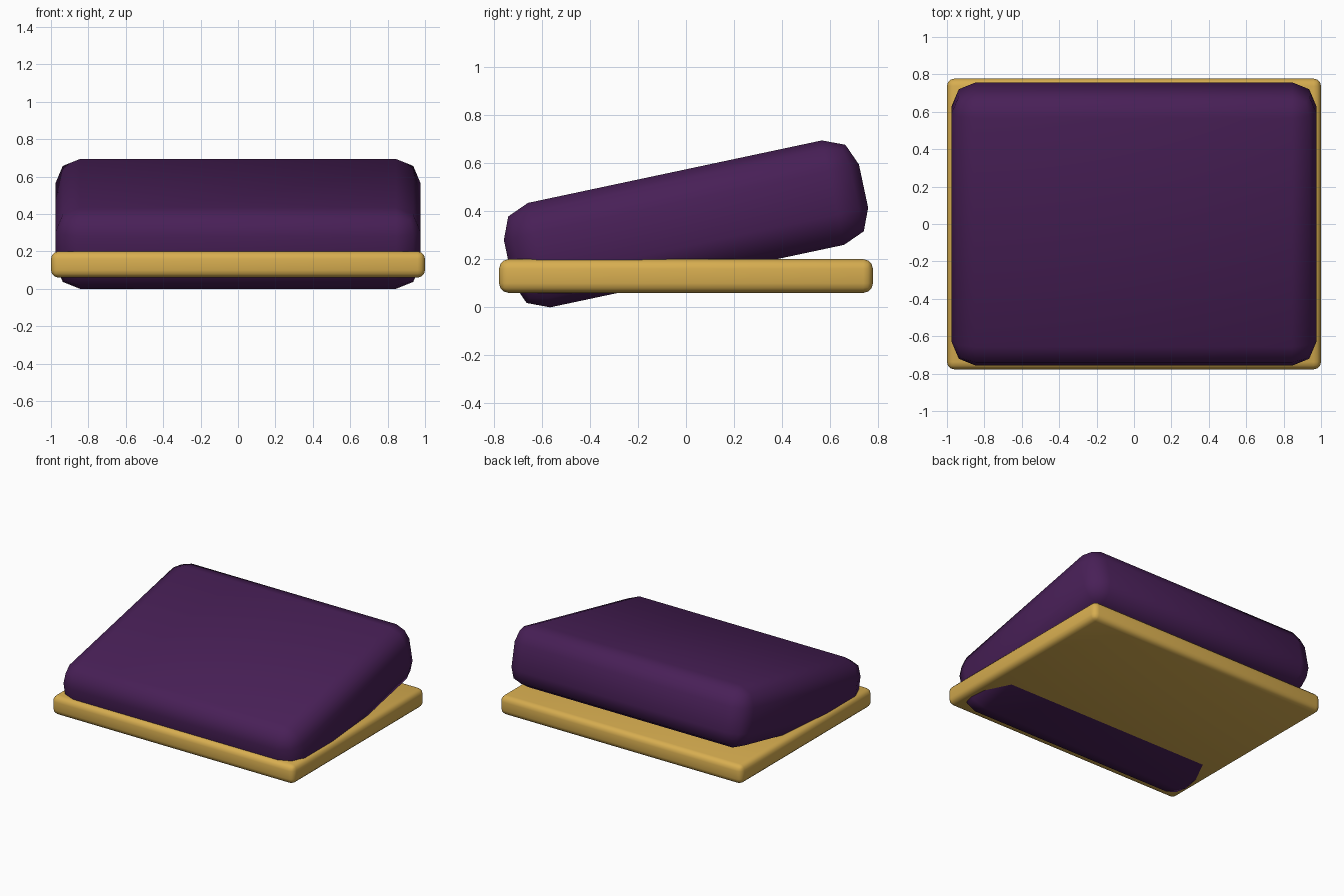
import bpy
from math import radians

if "Cube" in bpy.data.objects:
    bpy.data.objects.remove(bpy.data.objects["Cube"])


def rounded_box(name, size, location, tilt, radius, segments, color):
    bpy.ops.mesh.primitive_cube_add(size=1, location=location)
    ob = bpy.context.object
    ob.name = name
    ob.scale = size
    bpy.ops.object.transform_apply(location=False, rotation=False, scale=True)
    ob.rotation_euler.x = tilt
    bevel = ob.modifiers.new("rounding", 'BEVEL')
    bevel.width = radius
    bevel.segments = segments
    bevel.limit_method = 'NONE'
    bpy.ops.object.modifier_apply(modifier=bevel.name)
    bpy.ops.object.shade_smooth_by_angle(angle=radians(50))
    mat = bpy.data.materials.new(name + "_color")
    mat.diffuse_color = color
    mat.use_nodes = True
    mat.node_tree.nodes["Principled BSDF"].inputs["Base Color"].default_value = mat.diffuse_color
    ob.data.materials.append(mat)
    return ob


# Flat golden base slab
rounded_box("base_slab", (2.0, 1.555, 0.14), (0, 0, 0.13), 0, 0.04, 3,
            (0.68, 0.42, 0.08, 1))

# Purple cushion tilted up at the back, its front edge sunk through the slab
rounded_box("tilted_cushion", (1.95, 1.51, 0.444), (0, 0, 0.347), radians(12),
            0.13, 2, (0.065, 0.014, 0.095, 1))
